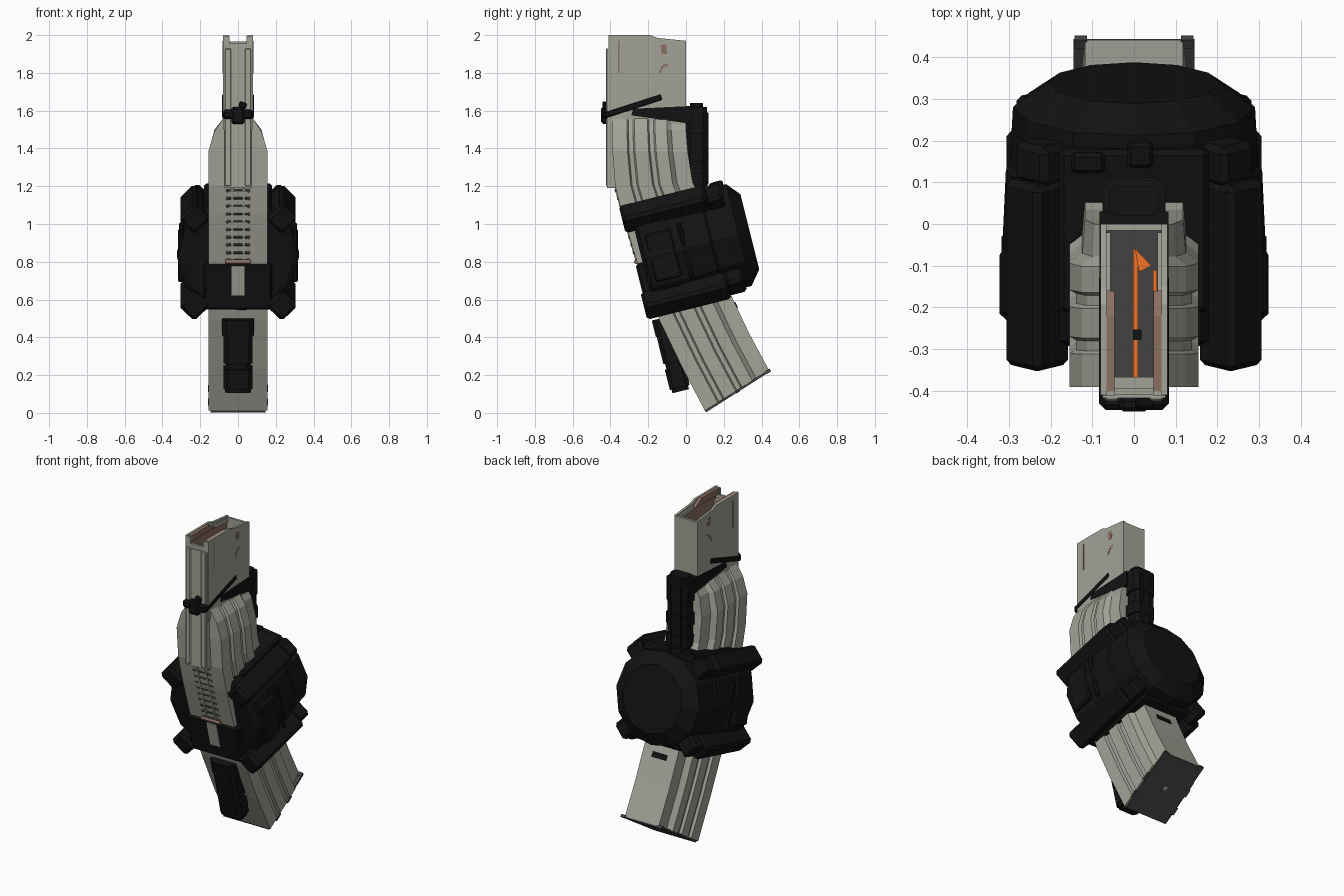
import bpy, bmesh
from math import radians, sin, cos, pi, atan2
from mathutils import Matrix, Vector

if "Cube" in bpy.data.objects:
    bpy.data.objects.remove(bpy.data.objects["Cube"])


def material(name, r, g, b):
    m = bpy.data.materials.new(name)
    m.diffuse_color = (r, g, b, 1)
    m.use_nodes = True
    m.node_tree.nodes["Principled BSDF"].inputs["Base Color"].default_value = m.diffuse_color
    return m


GREY = material("pale_grey", .36, .365, .31)
BLACK = material("black", .006, .006, .006)
DARK = material("dark_grey", .055, .055, .055)
COPPER = material("copper", .26, .16, .12)
ORANGE = material("orange", .9, .17, .02)


def finish(name, bm, mat, bevel=0):
    bmesh.ops.recalc_face_normals(bm, faces=bm.faces)
    me = bpy.data.meshes.new(name)
    bm.to_mesh(me)
    bm.free()
    ob = bpy.data.objects.new(name, me)
    bpy.context.collection.objects.link(ob)
    me.materials.append(mat)
    if bevel:
        mod = ob.modifiers.new("Bevel", 'BEVEL')
        mod.width, mod.segments = bevel, 1
    return ob


def box(name, size, loc, mat, tilt=0, roll=0, bevel=0):
    bm = bmesh.new()
    bmesh.ops.create_cube(bm, size=1)
    m = (Matrix.Translation(loc) @ Matrix.Rotation(radians(tilt), 4, 'X')
         @ Matrix.Rotation(radians(roll), 4, 'Y') @ Matrix.Diagonal((*size, 1)))
    bm.transform(m)
    return finish(name, bm, mat, bevel)


def loft(name, rings, mat):
    bm = bmesh.new()
    rows = [[bm.verts.new(p) for p in r] for r in rings]
    n = len(rows[0])
    for a, b in zip(rows, rows[1:]):
        for i in range(n):
            bm.faces.new((a[i], a[(i + 1) % n], b[(i + 1) % n], b[i]))
    bm.faces.new(rows[0])
    bm.faces.new(rows[-1])
    return finish(name, bm, mat)


def prism(name, pts, x0, x1, mat):
    return loft(name, [[(x, y, z) for y, z in pts] for x in (x0, x1)], mat)


def bar(name, p, q, width, thick, mat, bevel=0):
    # box running between two (y, z) points, width is (x centre, x size)
    dy, dz = q[0] - p[0], q[1] - p[1]
    return box(name, (width[1], (dy * dy + dz * dz) ** .5, thick),
               (width[0], (p[0] + q[0]) / 2, (p[1] + q[1]) / 2), mat,
               atan2(dz, dy) * 180 / pi, 0, bevel)


# ribbed curved magazine body
half = [(0, 1), (.2, 1), (.22, .9), (.28, .9), (.3, 1), (.48, 1), (.5, .9),
        (.56, .9), (.58, 1), (.74, 1), (.80, .8), (1, .76)]
section = [(u, w) for u, w in half] + [(u, -w) for u, w in reversed(half)]
stations = [(-.39, 1.56, 0, 1.56, .078), (-.39, 1.49, 0, 1.50, .125),
            (-.39, 1.39, .01, 1.38, .155), (-.375, 1.2, .035, 1.22, .155),
            (-.337, 1.05, .08, 1.13, .155), (-.25, .77, .17, .88, .155),
            (-.14, .49, .24, .62, .155), (-.02, .24, .335, .42, .155),
            (.10, .012, .44, .225, .155)]
loft("ribbed_body", [[(w * k, fy + (by - fy) * u, fz + (bz - fz) * u)
     for u, w in section] for fy, fz, by, bz, k in stations], GREY)

# open-topped upper shell
wall = [(-.41, 1.5), (-.41, 2), (-.19, 2), (-.15, 1.985), (0, 1.97), (0, 1.5)]
for s in (-1, 1):
    prism("shell_side", wall, s * .066, s * .08, GREY)
    prism("feed_lip", [(-.40, 1.96), (-.40, 1.998), (-.22, 1.998), (-.16, 1.96)],
          s * .047, s * .067, COPPER)
    prism("rear_lip", [(-.16, 1.95), (-.16, 1.975), (-.02, 1.965), (-.02, 1.94)],
          s * .056, s * .067, GREY)
    prism("inner_lining", [(-.39, 1.6), (-.39, 1.96), (-.02, 1.94), (-.02, 1.6)],
          s * .062, s * .067, COPPER)
    box("front_lip", (.03, .014, .1), (s * .06, -.404, 1.945), GREY)
    bar("wear_line", (-.355, 1.80), (-.355, 1.97), (s * .08, .003), .008, COPPER)
    bar("wear_spot", (-.115, 1.90), (-.12, 1.95), (s * .08, .003), .03, COPPER)
    bar("wear_scratch", (-.14, 1.80), (-.12, 1.84), (s * .08, .003), .01, COPPER)
    bar("wear_scratch", (-.125, 1.835), (-.095, 1.845), (s * .08, .003), .012, COPPER)
box("shell_front", (.14, .015, .45), (0, -.402, 1.73), GREY)
box("shell_back", (.14, .015, .46), (0, -.008, 1.735), GREY)
box("follower", (.132, .38, .03), (0, -.205, 1.735), DARK)
box("follower_stripe", (.012, .33, .03), (.004, -.225, 1.755), ORANGE)
box("follower_side_stripe", (.01, .1, .03), (.05, -.16, 1.755), ORANGE)
tri = [(.002, -.058), (.042, -.10), (.012, -.115)]
loft("follower_tab", [[(x, y, z) for x, y in tri] for z in (1.75, 1.79)], ORANGE)
box("follower_catch", (.02, .025, .04), (.008, -.265, 1.76), BLACK)

# front spine with two rails
box("front_spine", (.15, .05, .74), (0, -.392, 1.56), GREY)
for x in (-.053, .053):
    box("spine_rail", (.034, .012, .73), (x, -.418, 1.565), GREY, bevel=.005)

# rungs set in the front slot
F0, F1 = Vector((0, -.372, 1.19)), Vector((0, -.259, .80))
for x in (-.03, .03):
    bar("rung_rail", (F0.y, F0.z), (F1.y, F1.z), (x, .012), .014, GREY)
for i in range(10):
    p = F0.lerp(F1, (i + .3) / 9.5)
    box("rung", (.105, .014, .012), p, DARK, 15, bevel=.003)
    for x in (-.056, .056):
        box("rung_end", (.016, .018, .018), p + Vector((x, 0, 0)), COPPER, 15, bevel=.005)
bar("bottom_rung", (-.268, .79), (-.262, .805), (0, .13), .02, COPPER)

# drum frame: axis tilted back and up
TILT = 14
C, RX = Vector((0, .025, .87)), Matrix.Rotation(radians(TILT), 3, 'X')


def D(x, a, b):
    return C + RX @ Vector((x, a, b))


def drum_box(name, size, pos, mat=BLACK, roll=0, bevel=0):
    return box(name, size, D(*pos), mat, TILT, roll, bevel)


def ring(a, r):
    return [D(r * cos(i * pi / 6), a, max(-.27, min(.285, r * sin(i * pi / 6) + .01)))
            for i in range(12)]


# drum
profile = [(-.265, .29), (-.245, .322), (-.10, .322), (-.09, .316), (.11, .307),
           (.12, .298), (.265, .290), (.325, .205)]
loft("drum", [ring(a, r) for a, r in profile], BLACK)

# four corner ridges along the drum
for sx in (-1, 1):
    for sz in (-1, 1):
        roll = 45 * sx * sz
        drum_box("corner_ridge", (.12, .46, .12), (sx * .232, -.085, sz * .236),
                 BLACK, roll, .016)
        drum_box("ridge_tail", (.11, .10, .11), (sx * .215, .185, sz * .225),
                 BLACK, roll, .016)
    drum_box("side_panel", (.03, .14, .26), (sx * .303, -.15, 0), BLACK, 0, .008)
    drum_box("side_rib", (.03, .025, .30), (sx * .297, -.03, 0), BLACK, 0, .008)
drum_box("top_saddle", (.36, .40, .05), (0, .03, .275), BLACK, 0, .012)
drum_box("bottom_saddle", (.34, .42, .05), (0, .0, -.25), BLACK, 0, .012)
drum_box("top_latch", (.06, .06, .04), (.015, .22, .292), BLACK, 0, .008)
drum_box("top_lever", (.08, .05, .04), (-.11, .20, .29), BLACK, 0, .008)
drum_box("lower_front_plate", (.36, .06, .25), (0, -.272, -.135), BLACK, 0, .01)
drum_box("front_strip", (.07, .02, .16), (0, -.295, -.10), GREY)


# ribbed tubes: stacked chamfered blocks, (bottom, top, half width, half depth)
def tube(name, origin, tilt, segments):
    m = Matrix.Translation(origin) @ Matrix.Rotation(radians(tilt), 4, 'X')
    for z0, z1, w, d in segments:
        c = .4 * d
        pts = [(w, d - c), (w - c, d), (c - w, d), (-w, d - c),
               (-w, c - d), (c - w, -d), (w - c, -d), (w, c - d)]
        loft(name, [[m @ Vector((x, y, z)) for x, y in pts] for z in (z0, z1)], BLACK)


tube("rear_tube", (0, .055, 1.15), 0,
     [(0, .40, .066, .052), (.05, .12, .075, .058), (.18, .25, .075, .058),
      (.33, .47, .075, .057), (.47, .49, .06, .035)])
tube("lower_tube", (0, -.028, .115), TILT,
     [(0, .02, .068, .045), (.02, .13, .078, .054), (.13, .16, .066, .045),
      (.16, .31, .078, .054), (.31, .40, .085, .058)])
for x in (-.035, .035):
    box("tube_ridge", (.02, .02, .38), (x, .108, 1.4), BLACK)

# strap and front clamp
for s in (-1, 1):
    prism("strap_band", [(-.29, 1.575), (-.28, 1.61), (.03, 1.625), (.03, 1.53)],
          s * .07, s * .083, BLACK)
    bar("strap_bar", (-.43, 1.575), (-.13, 1.672), (s * .077, .014), .03, BLACK, .004)
box("strap_back", (.16, .03, .09), (0, .012, 1.58), BLACK)
box("front_clamp", (.16, .04, .05), (0, -.425, 1.58), BLACK, bevel=.012)
box("clamp_buckle", (.07, .035, .09), (0, -.432, 1.575), BLACK, bevel=.01)
box("clamp_knob", (.04, .025, .03), (.025, -.43, 1.63), BLACK, roll=20, bevel=.006)

# base plate with end tabs
bar("base_plate", (.103, .008), (.44, .223), (0, .29), .012, DARK)
for x in (-.128, .128):
    bar("rear_tab", (.425, .214), (.446, .228), (x, .03), .018, DARK)
for s in (-1, 1):
    for y, z in ((.18, .058), (.29, .128)):
        box("side_tab", (.024, .05, .012), (s * .146, y, z), DARK, 32.5)
box("plate_stud", (.025, .025, .01), (0, .275, .113), GREY, 32.5)
bar("rear_slot", (.255, .585), (.27, .555), (0, .10), .012, BLACK)
